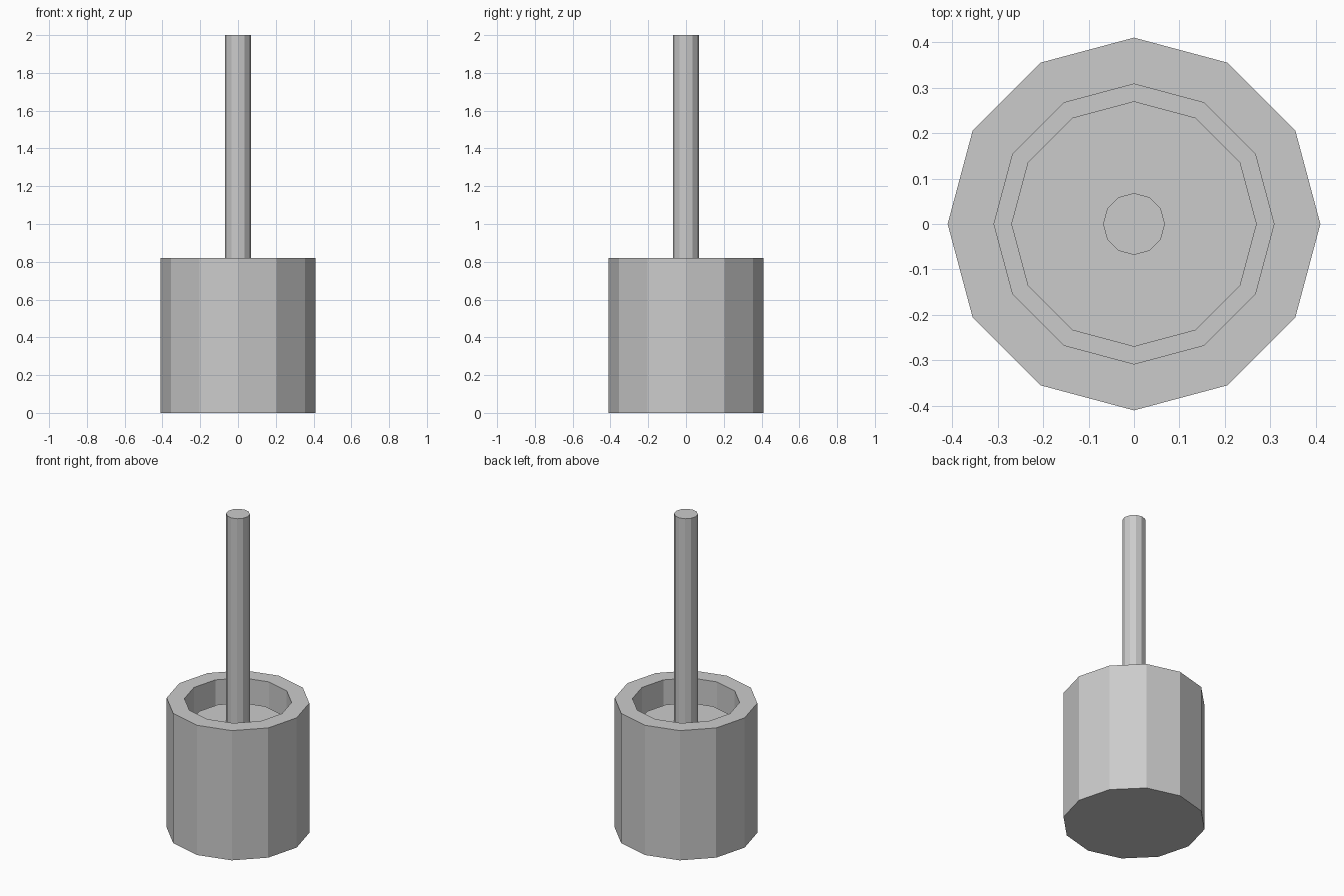
import bpy, bmesh, math

if "Cube" in bpy.data.objects:
    bpy.data.objects.remove(bpy.data.objects["Cube"])

SIDES = 12


def lathe(name, profile):
    """Revolve an (r, z) profile; flat n-gon caps close both ends."""
    bm = bmesh.new()
    rings = []
    for r, z in profile:
        rings.append([bm.verts.new((r * math.cos(i * math.tau / SIDES),
                                    r * math.sin(i * math.tau / SIDES), z))
                      for i in range(SIDES)])
    for a, b in zip(rings, rings[1:]):
        for i in range(SIDES):
            j = (i + 1) % SIDES
            bm.faces.new((a[i], a[j], b[j], b[i]))
    bm.faces.new(rings[0][::-1])
    bm.faces.new(rings[-1])
    bmesh.ops.recalc_face_normals(bm, faces=bm.faces)
    mesh = bpy.data.meshes.new(name)
    bm.to_mesh(mesh)
    bm.free()
    obj = bpy.data.objects.new(name, mesh)
    bpy.context.collection.objects.link(obj)
    return obj


# Open holder: outer wall, flat rim, inner wall, inner floor
lathe("holder", [(0.41, 0), (0.41, 0.82), (0.308, 0.82), (0.308, 0.1)])

# Brush head standing inside with a narrow gap around it
lathe("brush_head", [(0.27, 0.1), (0.27, 0.68)])

# Long handle rising from the head
lathe("handle", [(0.068, 0.68), (0.068, 2.0)])
